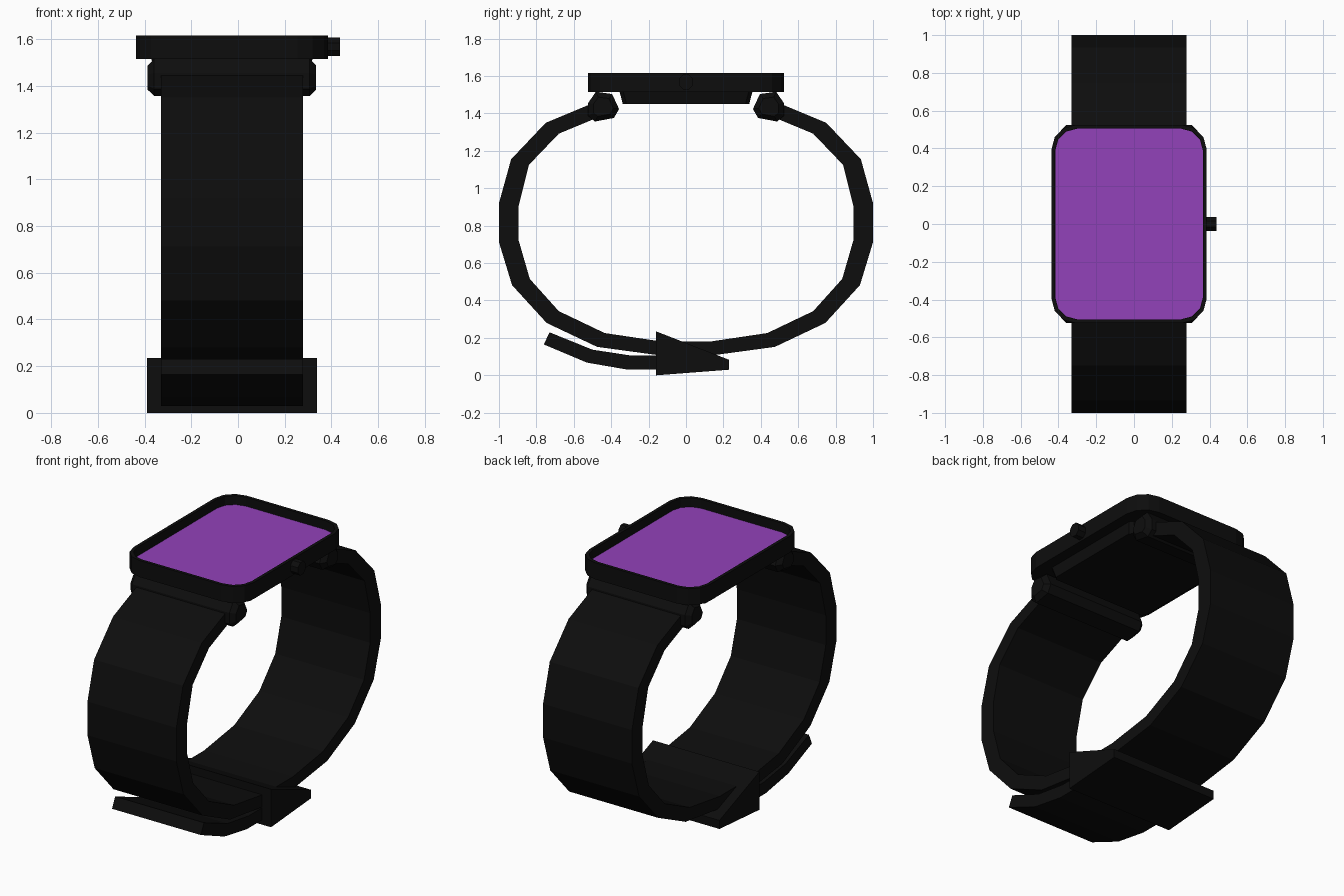
import bpy, bmesh, math

if "Cube" in bpy.data.objects:
    bpy.data.objects.remove(bpy.data.objects["Cube"])

CX = -0.026  # centre line of case and strap (crown sticks out to +x)


def material(name, rgb):
    m = bpy.data.materials.new(name)
    m.diffuse_color = (*rgb, 1)
    m.use_nodes = True
    m.node_tree.nodes["Principled BSDF"].inputs["Base Color"].default_value = m.diffuse_color
    return m


BLACK = material("matte black", (0.004, 0.004, 0.004))
PURPLE = material("purple", (0.29, 0.054, 0.49))


def loft(name, rings, mat=BLACK):
    """Bridge a list of equal-length vertex rings and cap both ends."""
    bm = bmesh.new()
    loops = [[bm.verts.new(p) for p in ring] for ring in rings]
    n = len(loops[0])
    for a, b in zip(loops, loops[1:]):
        for i in range(n):
            j = (i + 1) % n
            bm.faces.new((a[i], a[j], b[j], b[i]))
    bm.faces.new(loops[0][::-1])
    bm.faces.new(loops[-1])
    bmesh.ops.recalc_face_normals(bm, faces=bm.faces)
    me = bpy.data.meshes.new(name)
    bm.to_mesh(me)
    bm.free()
    me.materials.append(mat)
    ob = bpy.data.objects.new(name, me)
    bpy.context.collection.objects.link(ob)
    return ob


def rounded(hx, hy, r, z, seg=3):
    """Rounded rectangle ring at height z."""
    ring = []
    for k, (sx, sy) in enumerate(((1, 1), (-1, 1), (-1, -1), (1, -1))):
        for i in range(seg + 1):
            a = math.pi / 2 * (k + i / seg)
            ring.append((CX + sx * (hx - r) + r * math.cos(a),
                         sy * (hy - r) + r * math.sin(a), z))
    return ring


def across(profile, hw):
    """Two rings of a (y, z) profile spanning the width."""
    return [[(CX + s * hw, y, z) for y, z in profile] for s in (-1, 1)]


def strap(name, outer, inner, hw):
    """Flat strap swept along matching outer and inner (y, z) points."""
    return loft(name, [[(CX - hw, *o), (CX + hw, *o), (CX + hw, *i), (CX - hw, *i)]
                       for o, i in zip(outer, inner)])


# Case with a recessed face
loft("case", [rounded(0.411, 0.525, 0.13, 1.515), rounded(0.411, 0.525, 0.13, 1.617),
              rounded(0.391, 0.505, 0.115, 1.617), rounded(0.391, 0.505, 0.115, 1.555)])
loft("screen", [rounded(0.3905, 0.5045, 0.115, 1.556), rounded(0.3905, 0.5045, 0.115, 1.562)], PURPLE)

# Tapered sensor housing under the case
loft("back_plate", [rounded(0.345, 0.355, 0.02, 1.516, 1), rounded(0.33, 0.338, 0.02, 1.45, 1)])

# Crown
loft("crown", [[(x, 0.037 * math.cos(math.tau * (i + .5) / 8) / math.cos(math.pi / 8),
                 1.568 + 0.04 * math.sin(math.tau * (i + .5) / 8) / math.cos(math.pi / 8))
                for i in range(8)] for x in (0.37, 0.437)])

# Faceted lug bars with chamfered ends
LUG = [(0.523, 1.456), (0.482, 1.516), (0.395, 1.504), (0.358, 1.424),
       (0.385, 1.376), (0.487, 1.357), (0.523, 1.387)]
for side, label in ((-1, "front"), (1, "rear")):
    rings = []
    for x, s in ((-0.361, 0.65), (-0.333, 1), (0.333, 1), (0.361, 0.65)):
        rings.append([(CX + x, side * (0.445 + (y - 0.445) * s), 1.435 + (z - 1.435) * s)
                      for y, z in LUG])
    loft(label + "_lug", rings)

# Main band, one half mirrored in y
OUT = [(0.45, 1.475), (0.75, 1.35), (0.935, 1.155), (1.0, 0.92), (1.0, 0.712),
       (0.93, 0.482), (0.745, 0.28), (0.475, 0.152), (0.15, 0.108)]
INN = [(0.42, 1.40), (0.68, 1.292), (0.84, 1.125), (0.895, 0.905), (0.895, 0.722),
       (0.835, 0.515), (0.68, 0.343), (0.435, 0.226), (0.14, 0.182)]


def full(half):
    return half + [(-y, z) for y, z in reversed(half)]


strap("band", full(OUT), full(INN), 0.304)

# Loose strap end under the band
strap("strap_tail",
      [(-0.76, 0.165), (-0.53, 0.068), (-0.31, 0.03), (-0.10, 0.03)],
      [(-0.73, 0.23), (-0.50, 0.137), (-0.29, 0.105), (-0.10, 0.105)], 0.304)

# Wedge buckle
loft("buckle", across([(-0.16, 0.0), (0.23, 0.03), (0.23, 0.083), (-0.16, 0.235)], 0.364))
